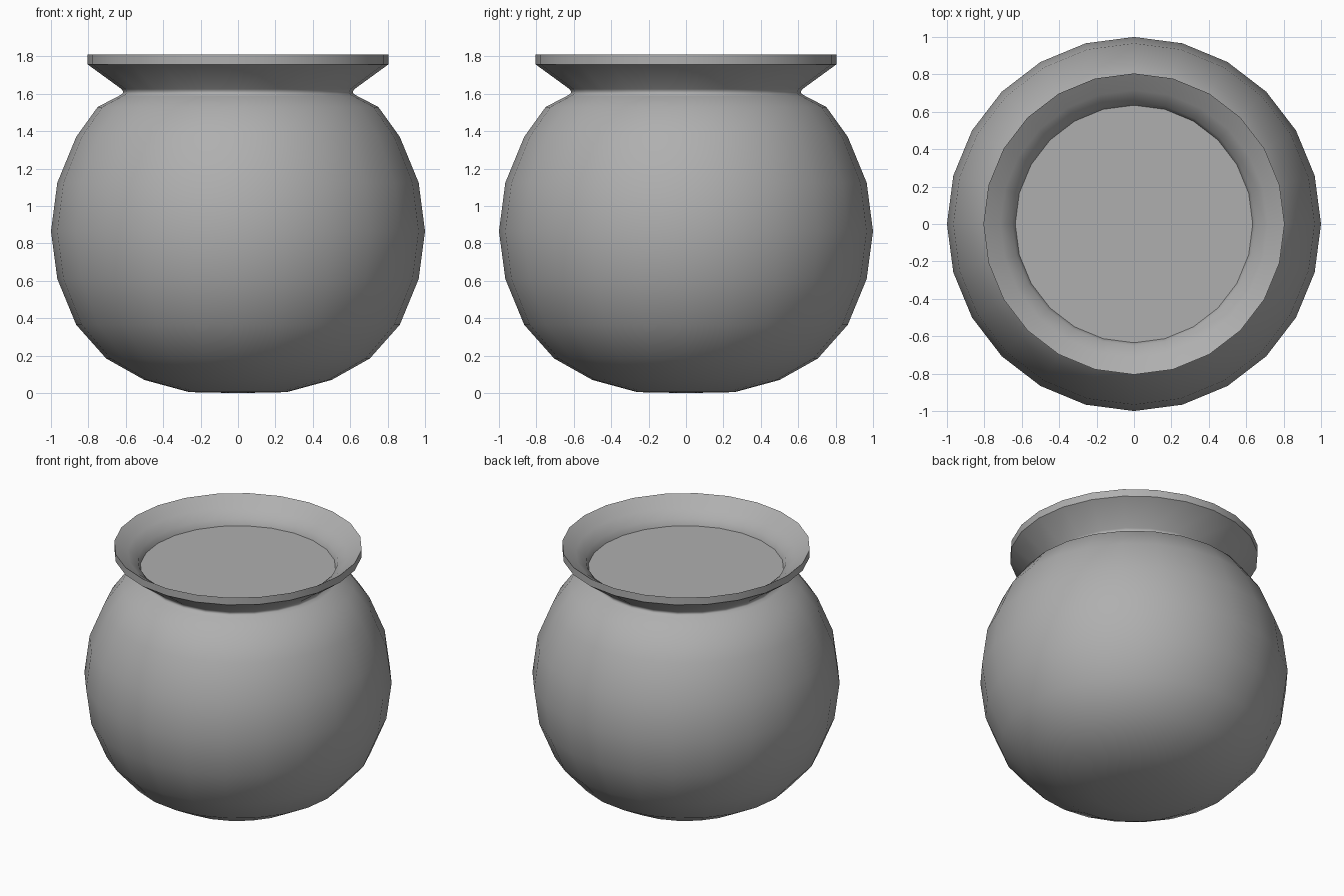
import bpy, bmesh, math

cube = bpy.data.objects.get("Cube")
if cube:
    bpy.data.objects.remove(cube, do_unlink=True)

SIDES = 24

grey = bpy.data.materials.new("plain grey")
grey.use_nodes = True
grey.diffuse_color = (0.43, 0.43, 0.43, 1)
grey.node_tree.nodes["Principled BSDF"].inputs["Base Color"].default_value = (0.43, 0.43, 0.43, 1)


def lathe(name, profile, material, sharp_angle):
    """Turn a (radius, height) profile around the z axis."""
    bm = bmesh.new()
    verts = [bm.verts.new((r, 0, z)) for r, z in profile]
    edges = [bm.edges.new(pair) for pair in zip(verts, verts[1:])]
    bmesh.ops.spin(bm, geom=verts + edges, cent=(0, 0, 0), axis=(0, 0, 1),
                   angle=math.tau, steps=SIDES)
    bmesh.ops.remove_doubles(bm, verts=bm.verts, dist=0.0005)
    bmesh.ops.recalc_face_normals(bm, faces=bm.faces)
    mesh = bpy.data.meshes.new(name)
    bm.to_mesh(mesh)
    bm.free()
    mesh.materials.append(material)
    obj = bpy.data.objects.new(name, mesh)
    bpy.context.collection.objects.link(obj)
    bpy.ops.object.select_all(action='DESELECT')
    obj.select_set(True)
    bpy.context.view_layer.objects.active = obj
    bpy.ops.object.shade_smooth_by_angle(angle=sharp_angle)
    return obj


# Round belly, flattened towards the base
belly = [(0, 0), (0.26, 0.005), (0.5, 0.07), (0.705, 0.185), (0.865, 0.365),
         (0.966, 0.61), (1.0, 0.865), (0.966, 1.125), (0.865, 1.37), (0.75, 1.53)]
# Pinched neck flaring out to the lip
neck = [(0.64, 1.587), (0.618, 1.6), (0.614, 1.61), (0.622, 1.625)]
lip = [(0.805, 1.758), (0.805, 1.81)]
# Inside of the mouth, down to the flat level filling
mouth = [(0.715, 1.75), (0.65, 1.70), (0.635, 1.655), (0, 1.655)]

lathe("pot", belly + neck + lip + mouth, grey, math.radians(50))
